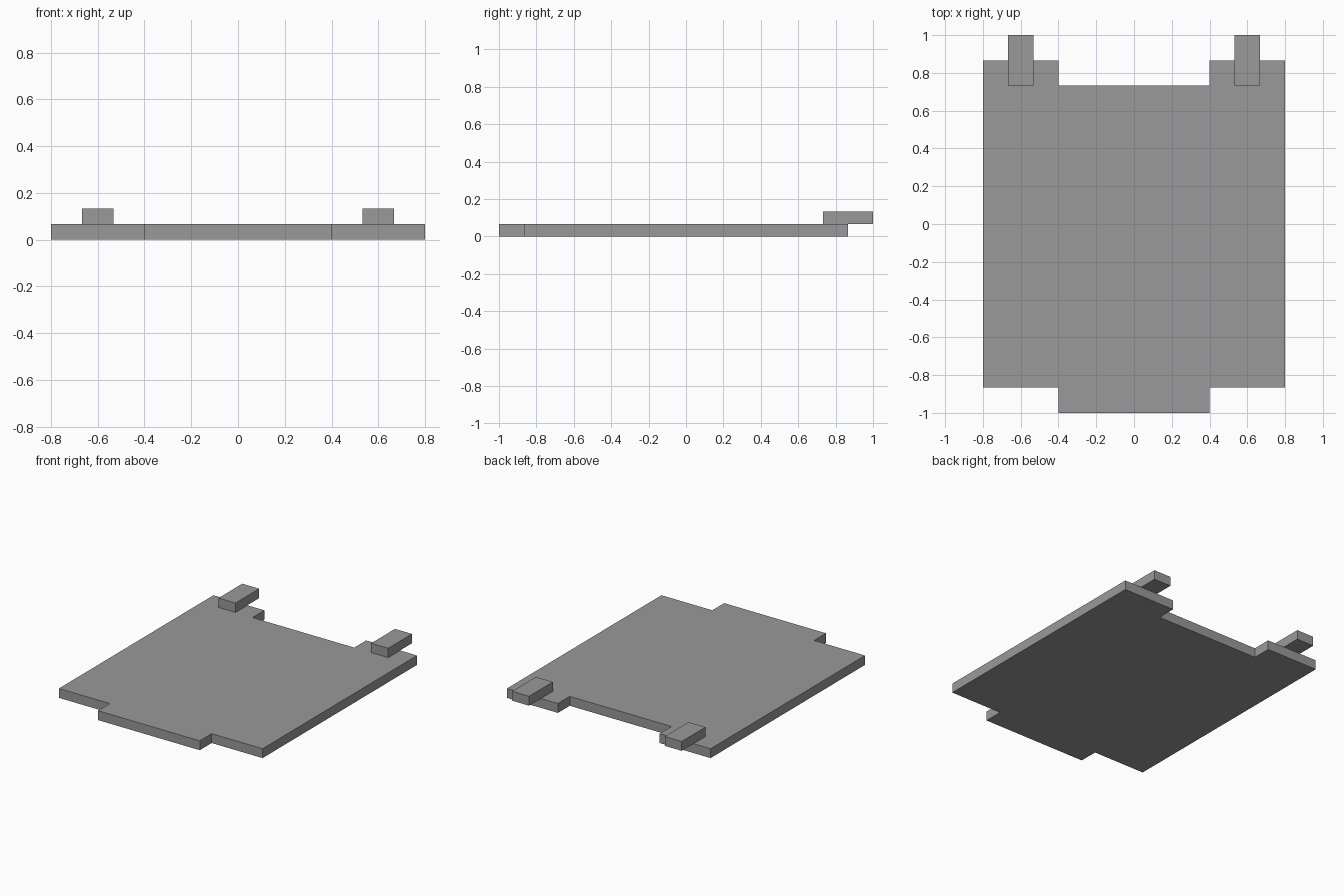
import bpy, bmesh

cube = bpy.data.objects.get("Cube")
if cube:
    bpy.data.objects.remove(cube, do_unlink=True)

U = 2 / 30  # one module, also the plate thickness

grey = bpy.data.materials.new("mid_grey")
grey.use_nodes = True
colour = (0.32, 0.32, 0.32, 1)
grey.diffuse_color = colour
grey.node_tree.nodes["Principled BSDF"].inputs["Base Color"].default_value = colour


def slab(name, outline, z):
    """Extrude a flat outline, given in modules, up by one module."""
    bm = bmesh.new()
    face = bm.faces.new([bm.verts.new((x * U, y * U, z * U)) for x, y in outline])
    top = bmesh.ops.extrude_face_region(bm, geom=[face])["geom"]
    verts = [v for v in top if isinstance(v, bmesh.types.BMVert)]
    bmesh.ops.translate(bm, verts=verts, vec=(0, 0, U))
    bmesh.ops.recalc_face_normals(bm, faces=bm.faces)
    mesh = bpy.data.meshes.new(name)
    bm.to_mesh(mesh)
    bm.free()
    mesh.materials.append(grey)
    obj = bpy.data.objects.new(name, mesh)
    bpy.context.collection.objects.link(obj)
    return obj


# Plate with a front tongue and a matching rear notch
right_half = [(6, -15), (6, -13), (12, -13), (12, 13), (6, 13), (6, 11)]
left_half = [(-x, y) for x, y in reversed(right_half)]
slab("base_plate", right_half + left_half, 0)

# Overhanging rear pegs on top of the plate
for name, x in (("left_peg", 9), ("right_peg", -9)):
    slab(name, [(x - 1, 11), (x + 1, 11), (x + 1, 15), (x - 1, 15)], 1)
